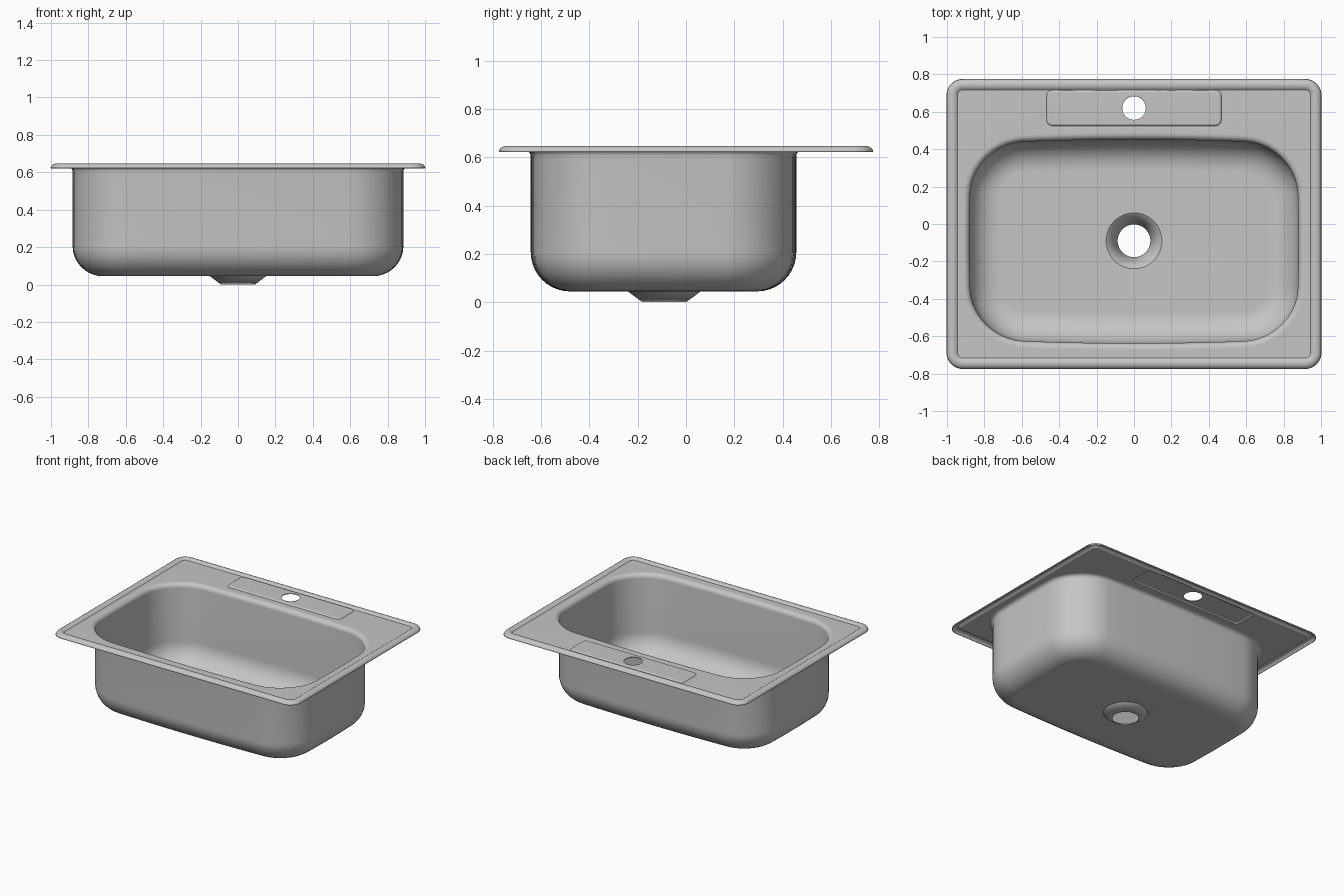
import bpy
import bmesh
from math import sin, cos, pi, radians

cube = bpy.data.objects.get("Cube")
if cube:
    bpy.data.objects.remove(cube)

DECK = 0.633      # height of the flat deck
FLOOR = 0.047     # height of the bowl floor
SHEET = 0.005     # metal thickness
LIP = 0.03        # radius of the bowl lip
FILLET = 0.16     # radius between bowl wall and floor

steel = bpy.data.materials.new("brushed steel grey")
steel.use_nodes = True
colour = (0.56, 0.56, 0.56, 1)
steel.diffuse_color = colour
bsdf = next(n for n in steel.node_tree.nodes if n.type == 'BSDF_PRINCIPLED')
bsdf.inputs["Base Color"].default_value = colour

bm = bmesh.new()


def rounded_rect(cx, cy, hx, hy, r, bow=0.0, corner=10, side=10):
    """Counter-clockwise outline; bow makes the sides bulge slightly."""
    flat = []
    for k, (sx, sy) in enumerate([(1, 1), (-1, 1), (-1, -1), (1, -1)]):
        for i in range(corner + 1):
            a = (k + i / corner) * pi / 2
            flat.append((sx * (hx - r) + r * cos(a), sy * (hy - r) + r * sin(a)))
    points = []
    for i, (x, y) in enumerate(flat):
        points.append((x, y))
        if i % (corner + 1) == corner:
            nx, ny = flat[(i + 1) % len(flat)]
            for s in range(1, side):
                t = s / side
                points.append((x + (nx - x) * t, y + (ny - y) * t))
    return [(cx + x * (1 - bow * (y / hy) ** 2 * 0.4),
             cy + y * (1 - bow * (x / hx) ** 2)) for x, y in points]


def circle(cx, cy, r, n=48):
    return [(cx + r * cos(2 * pi * i / n), cy + r * sin(2 * pi * i / n))
            for i in range(n)]


def loft(outlines):
    """Skin a list of (points, z) and return its first and last edge loops."""
    rings = [[bm.verts.new((x, y, z)) for x, y in pts] for pts, z in outlines]
    n = len(rings[0])
    for a, b in zip(rings, rings[1:]):
        for i in range(n):
            j = (i + 1) % n
            bm.faces.new((a[i], a[j], b[j], b[i]))
    return [[bm.edges.get((r[i], r[(i + 1) % n])) for i in range(n)]
            for r in (rings[0], rings[-1])]


def fill(*loops):
    bmesh.ops.triangle_fill(bm, use_beauty=True, normal=(0, 0, 1),
                            edges=[e for loop in loops for e in loop])


# Raised outer rim
rim_profile = [(0, 0.622), (0.003, 0.63), (0.01, 0.638), (0.02, 0.643),
               (0.03, 0.644), (0.04, 0.643), (0.048, 0.638),
               (0.055, DECK), (0.06, DECK)]
rim = loft([(rounded_rect(0, 0, 1 - d, 0.773 - d, 0.085 - d), z)
            for d, z in rim_profile])

# Bowl: rolled lip, wall and floor fillet
bowl_profile = [(-LIP - 0.005, DECK)]
for i in range(7):
    a = i / 6 * pi / 2
    bowl_profile.append((-LIP * (1 - sin(a)), DECK - LIP * (1 - cos(a))))
for i in range(11):
    a = i / 10 * pi / 2
    bowl_profile.append((FILLET * (1 - cos(a)), FLOOR + FILLET * (1 - sin(a))))
bowl_profile.append((FILLET + 0.005, FLOOR))
bowl = loft([(rounded_rect(0, -0.093, 0.882 - d, 0.547 - d, 0.28 - d, 0.045), z)
             for d, z in bowl_profile])

# Raised faucet ledge with its hole
ledge_profile = [(-0.003, DECK), (0, DECK), (0.003, DECK + 0.004),
                 (0.008, DECK + 0.007), (0.012, DECK + 0.007)]
ledge = loft([(rounded_rect(0, 0.62, 0.466 - d, 0.094 - d, 0.03 - d), z)
              for d, z in ledge_profile])
faucet_hole = loft([(circle(0, 0.62, r), DECK + 0.007) for r in (0.068, 0.063)])

# Conical drain
drain = loft([(circle(0, -0.09, r), z)
              for r, z in [(0.155, FLOOR), (0.15, FLOOR), (0.089, 0.002)]])

# Flat areas between the parts
fill(rim[1], bowl[0], ledge[0])
fill(ledge[1], faucet_hole[0])
fill(bowl[1], drain[0])

bmesh.ops.recalc_face_normals(bm, faces=bm.faces)
if max(bm.faces, key=lambda f: f.calc_area()).normal.z < 0:
    bmesh.ops.reverse_faces(bm, faces=bm.faces)

mesh = bpy.data.meshes.new("sink_basin")
bm.to_mesh(mesh)
bm.free()
mesh.materials.append(steel)
sink = bpy.data.objects.new("sink_basin", mesh)
bpy.context.collection.objects.link(sink)

# Smooth shading and sheet thickness
bpy.ops.object.select_all(action='DESELECT')
sink.select_set(True)
bpy.context.view_layer.objects.active = sink
bpy.ops.object.shade_smooth_by_angle(angle=radians(35))
solid = sink.modifiers.new("sheet thickness", 'SOLIDIFY')
solid.thickness = SHEET
solid.offset = 0
